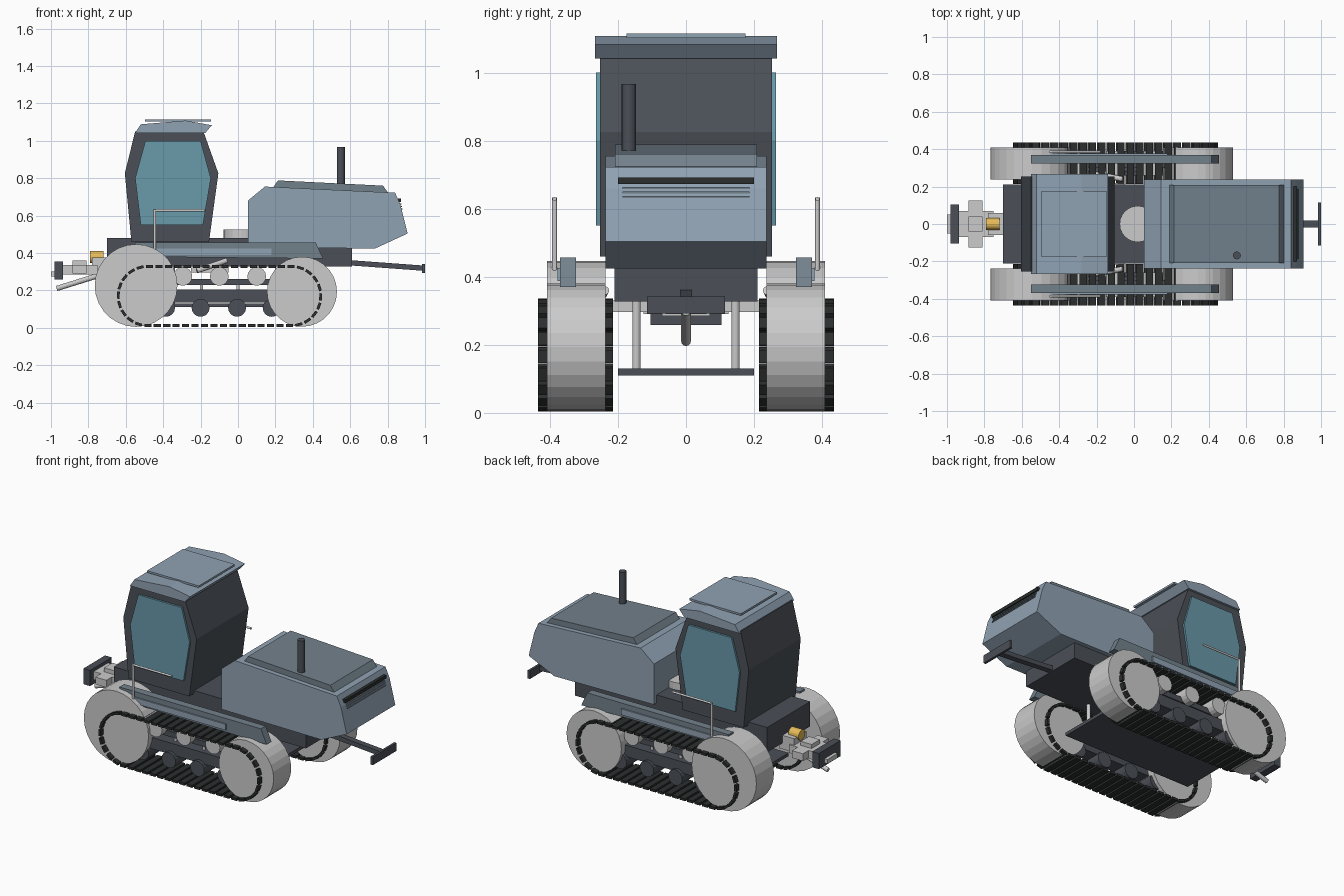
import bpy, bmesh, math
from mathutils import Vector

if "Cube" in bpy.data.objects:
    bpy.data.objects.remove(bpy.data.objects["Cube"])


def colour(name, rgb):
    m = bpy.data.materials.new(name)
    m.diffuse_color = (*rgb, 1)
    m.use_nodes = True
    m.node_tree.nodes["Principled BSDF"].inputs["Base Color"].default_value = m.diffuse_color
    return m


BODY = colour("body_blue_grey", (0.28, 0.36, 0.45))
PANEL = colour("panel_blue_grey", (0.17, 0.22, 0.26))
DARK = colour("dark_metal", (0.07, 0.08, 0.095))
BLACK = colour("track_black", (0.025, 0.028, 0.028))
GLASS = colour("glass", (0.14, 0.32, 0.40))
YELLOW = colour("yellow", (0.8, 0.5, 0.1))


def finish(name, bm, mat=None):
    bmesh.ops.recalc_face_normals(bm, faces=bm.faces)
    me = bpy.data.meshes.new(name)
    bm.to_mesh(me)
    bm.free()
    ob = bpy.data.objects.new(name, me)
    bpy.context.collection.objects.link(ob)
    if mat:
        me.materials.append(mat)
    return ob


def profile(name, pts, y0, y1, mat=None):
    """Extrude an (x, z) outline from y0 to y1."""
    bm = bmesh.new()
    a = [bm.verts.new((x, y0, z)) for x, z in pts]
    b = [bm.verts.new((x, y1, z)) for x, z in pts]
    bm.faces.new(a)
    bm.faces.new(b[::-1])
    n = len(pts)
    for i in range(n):
        bm.faces.new((a[i], b[i], b[(i + 1) % n], a[(i + 1) % n]))
    return finish(name, bm, mat)


def box(name, x, y, z, mat=None):
    return profile(name, [(x[0], z[0]), (x[1], z[0]), (x[1], z[1]), (x[0], z[1])], y[0], y[1], mat)


def rod(name, p, q, r, mat=None, sides=12):
    """Cylinder between two points."""
    p, q = Vector(p), Vector(q)
    bm = bmesh.new()
    bmesh.ops.create_cone(bm, cap_ends=True, segments=sides, radius1=r, radius2=r, depth=(q - p).length)
    rot = (q - p).to_track_quat('Z', 'Y').to_matrix().to_4x4()
    bmesh.ops.transform(bm, matrix=rot, verts=bm.verts)
    bmesh.ops.translate(bm, vec=(p + q) / 2, verts=bm.verts)
    return finish(name, bm, mat)


def mirror(ob):
    m = ob.modifiers.new("mirror", 'MIRROR')
    m.use_axis = (False, True, False)
    m.use_bisect_axis = (False, False, False)
    return ob


# chassis and belly plate
box("chassis", (-0.70, 0.61), (-0.21, 0.21), (0.327, 0.48), DARK)
box("belly_plate", (-0.56, 0.33), (-0.2, 0.2), (0.11, 0.13), DARK)
box("cross_member", (-0.25, -0.05), (-0.22, 0.22), (0.297, 0.33))
for x in (-0.35, 0.21):
    mirror(rod("belly_hanger", (x, -0.145, 0.12), (x, -0.145, 0.34), 0.012))
rod("pivot_drum", (0.02, 0, 0.47), (0.02, 0, 0.525), 0.097, sides=24)

# cab, side glass and roof
profile("cab", [(-0.57, 0.46), (-0.605, 0.826), (-0.55, 1.05), (-0.185, 1.05), (-0.105, 0.826), (-0.155, 0.46)],
        -0.253, 0.253, DARK)
mirror(profile("side_window", [(-0.52, 0.55), (-0.55, 0.8), (-0.495, 1.0), (-0.2, 1.0), (-0.145, 0.8), (-0.187, 0.55)],
               -0.265, -0.25, GLASS))
profile("roof", [(-0.55, 1.042), (-0.52, 1.088), (-0.28, 1.108), (-0.14, 1.083), (-0.175, 1.042)], -0.267, 0.267, BODY)
box("roof_panel", (-0.497, -0.145), (-0.175, 0.175), (1.102, 1.114), BODY)

# engine hood, top panel, grille and exhaust
profile("hood", [(0.053, 0.43), (0.053, 0.68), (0.144, 0.755), (0.84, 0.722), (0.868, 0.66), (0.907, 0.504), (0.733, 0.424)],
        -0.237, 0.237, BODY)
profile("hood_top_panel", [(0.18, 0.74), (0.214, 0.788), (0.775, 0.76), (0.808, 0.715)], -0.208, 0.208, PANEL)
box("grille_bar", (0.84, 0.872), (-0.2, 0.2), (0.672, 0.692), BLACK)
for i in range(3):
    z = 0.661 - 0.013 * i
    box("grille_slat", (0.84, 0.873 + 0.003 * i), (-0.187, 0.187), (z - 0.003, z + 0.003), PANEL)
rod("exhaust_pipe", (0.55, -0.168, 0.74), (0.55, -0.168, 0.967), 0.021, DARK, 16)

# front drawbar with cross plate
profile("front_drawbar", [(0.58, 0.335), (0.58, 0.363), (0.99, 0.333), (0.99, 0.305)], -0.018, 0.018, DARK)
box("front_cross_plate", (0.985, 1.0), (-0.115, 0.115), (0.292, 0.342), DARK)

# rear hitch
box("hitch_block", (-0.98, -0.935), (-0.105, 0.105), (0.258, 0.355), DARK)
box("hitch_tip", (-1.0, -0.975), (-0.05, 0.05), (0.275, 0.302))
box("hitch_body", (-0.94, -0.75), (-0.07, 0.07), (0.285, 0.335))
box("hitch_saddle", (-0.885, -0.81), (-0.04, 0.04), (0.29, 0.36))
mirror(box("hitch_lug", (-0.885, -0.81), (-0.125, -0.06), (0.29, 0.335)))
box("hitch_mount", (-0.78, -0.68), (-0.06, 0.06), (0.29, 0.375))
rod("yellow_coupler", (-0.79, 0, 0.378), (-0.72, 0, 0.378), 0.032, YELLOW, 16)
rod("hitch_lower_rod", (-0.97, 0, 0.21), (-0.68, 0, 0.3), 0.014)

# crawler wheels, rollers and roller frame (mirrored to the other side)
for name, x, z, r in (("rear_wheel", -0.545, 0.226, 0.221), ("front_wheel", 0.342, 0.193, 0.187)):
    mirror(rod(name, (x, -0.408, z), (x, -0.237, z), r, None, 28))
for x in (-0.295, -0.1, 0.1):
    mirror(rod("upper_roller", (x, -0.39, 0.275), (x, -0.26, 0.275), 0.05, None, 16))
    mirror(rod("roller_post", (x + 0.1, -0.33, 0.18), (x + 0.1, -0.33, 0.25), 0.009))
for x in (-0.385, -0.2, -0.005, 0.18):
    mirror(rod("lower_roller", (x, -0.39, 0.107), (x, -0.26, 0.107), 0.048, DARK, 16))
mirror(box("roller_frame", (-0.45, 0.27), (-0.37, -0.28), (0.135, 0.205), DARK))
mirror(box("upper_roller_beam", (-0.36, 0.17), (-0.345, -0.3), (0.228, 0.262), DARK))
mirror(rod("suspension_strut", (-0.22, -0.27, 0.305), (-0.06, -0.24, 0.36), 0.014))

# track shoes placed around a stadium-shaped loop
LEFT, RIGHT, ZC, R = -0.482, 0.284, 0.17, 0.158
STRAIGHT, ARC = RIGHT - LEFT, math.pi * R
COUNT = 50


def loop_point(s):
    """Position and normal angle at distance s around the track."""
    if s < STRAIGHT:
        return RIGHT - s, ZC + R, math.pi / 2
    s -= STRAIGHT
    if s < ARC:
        a = math.pi / 2 + s / R
        return LEFT + R * math.cos(a), ZC + R * math.sin(a), a
    s -= ARC
    if s < STRAIGHT:
        return LEFT + s, ZC - R, -math.pi / 2
    a = -math.pi / 2 + (s - STRAIGHT) / R
    return RIGHT + R * math.cos(a), ZC + R * math.sin(a), a


bm = bmesh.new()
for i in range(COUNT):
    x, z, a = loop_point(i * 2 * (STRAIGHT + ARC) / COUNT)
    shoe = bmesh.ops.create_cube(bm, size=1)["verts"]
    bmesh.ops.scale(bm, vec=(0.038, 0.22, 0.015), verts=shoe)
    c, s = math.cos(a - math.pi / 2), math.sin(a - math.pi / 2)
    for v in shoe:
        px, py, pz = v.co
        v.co = (x + px * c - pz * s, -0.325 + py, z + px * s + pz * c)
mirror(finish("track_shoes", bm, BLACK))

# side rails above the tracks, with step strip and handrail
mirror(profile("side_rail", [(-0.55, 0.38), (-0.55, 0.457), (0.415, 0.457), (0.455, 0.37)], -0.37, -0.323, PANEL))
mirror(box("step_strip", (-0.45, 0.18), (-0.378, -0.36), (0.388, 0.425), BODY))
mirror(rod("handrail_post", (-0.445, -0.386, 0.41), (-0.445, -0.386, 0.633), 0.007))
mirror(rod("handrail_bar", (-0.452, -0.386, 0.628), (-0.18, -0.386, 0.628), 0.006))
